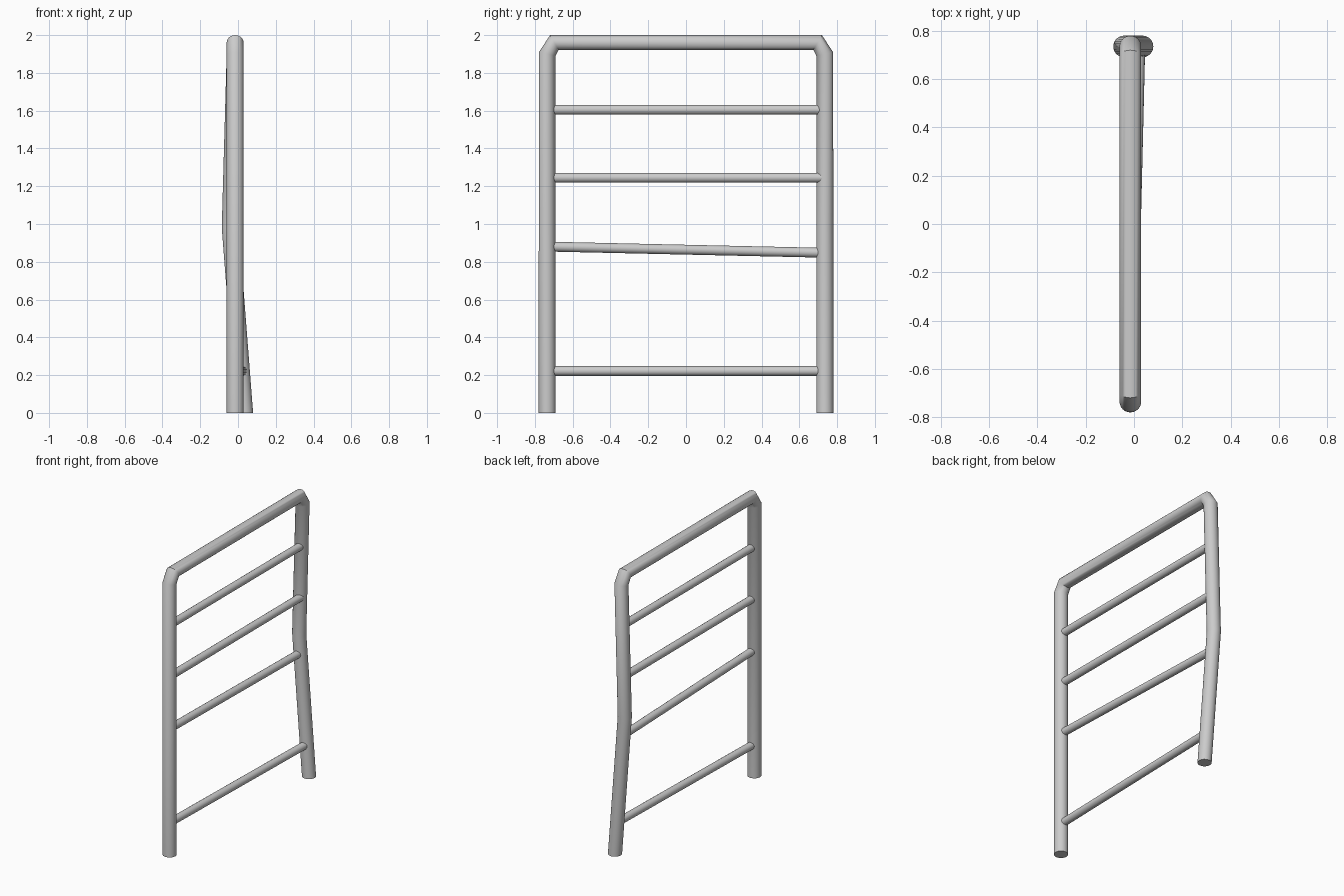
import bpy, bmesh, math
from mathutils import Vector, Matrix

if "Cube" in bpy.data.objects:
    bpy.data.objects.remove(bpy.data.objects["Cube"])


def tube(name, rings, radius, sides=24):
    """Skin a tube through (centre, tilt about x in degrees) rings."""
    bm = bmesh.new()
    prev = None
    loops = []
    for centre, tilt in rings:
        rot = Matrix.Rotation(math.radians(tilt), 3, 'X')
        loop = [bm.verts.new(Vector(centre) + rot @ Vector(
            (radius * math.cos(2 * math.pi * i / sides),
             radius * math.sin(2 * math.pi * i / sides), 0))) for i in range(sides)]
        if prev:
            for i in range(sides):
                j = (i + 1) % sides
                bm.faces.new((prev[i], prev[j], loop[j], loop[i]))
        loops.append(loop)
        prev = loop
    bm.faces.new(loops[0])
    bm.faces.new(loops[-1])
    bmesh.ops.recalc_face_normals(bm, faces=bm.faces)
    mesh = bpy.data.meshes.new(name)
    bm.to_mesh(mesh)
    bm.free()
    obj = bpy.data.objects.new(name, mesh)
    bpy.context.collection.objects.link(obj)
    bpy.ops.object.select_all(action='DESELECT')
    obj.select_set(True)
    bpy.context.view_layer.objects.active = obj
    bpy.ops.object.shade_smooth_by_angle(angle=math.radians(40))
    return obj


X, Y = -0.015, 0.735

# Bent outer frame: straight post, top rail with cut corners, bowed post
tube("outer_frame", [
    ((X, -Y, 0), 0),
    ((X, -Y, 1.90), -12),
    ((X, -0.697, 1.961), -60),
    ((X, 0.697, 1.961), -120),
    ((X, Y, 1.90), -168),
    ((-0.041, Y, 0.98), -180),
    ((0.035, Y, 0), -180),
], 0.045)

# Rungs: height at front post, height at back post, x at back post
rungs = [
    (0.222, 0.222, 0.020),
    (0.880, 0.848, -0.030),
    (1.245, 1.245, -0.017),
    (1.605, 1.605, -0.015),
]
for n, (z0, z1, x1) in enumerate(rungs, 1):
    tube(f"rung_{n}", [((X, -0.72, z0), -90), ((x1, 0.72, z1), -90)], 0.026, 16)
